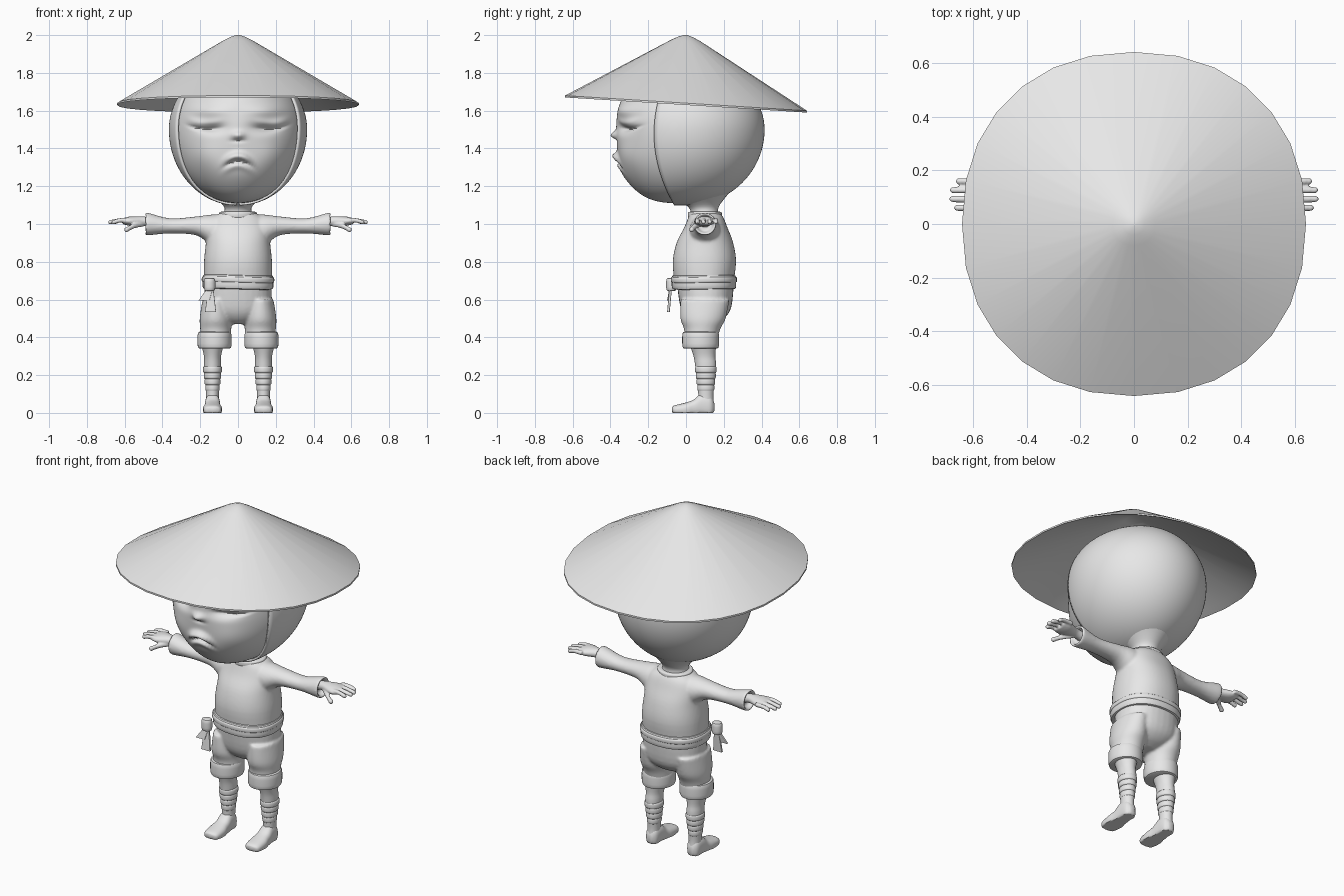
import bpy, bmesh, math
from math import exp, cos, sin, pi

if "Cube" in bpy.data.objects:
    bpy.data.objects.remove(bpy.data.objects["Cube"], do_unlink=True)

grey = (.8, .8, .8, 1)
clay = bpy.data.materials.new("clay_grey")
clay.use_nodes = True
clay.diffuse_color = grey
clay.node_tree.nodes["Principled BSDF"].inputs["Base Color"].default_value = grey


def spline(rings, steps):
    """Catmull-Rom interpolation of every ring column."""
    out = []
    last = len(rings) - 1
    for i in range(last):
        window = [rings[max(0, min(last, i + k))] for k in (-1, 0, 1, 2)]
        for s in range(steps):
            t = s / steps
            out.append([b + t * (c - a + t * (2 * a - 5 * b + 4 * c - d + t * (3 * (b - c) + d - a))) / 2
                        for a, b, c, d in zip(*window)])
    return out + [rings[-1]]


def loft(bm, axis, rings, centre=0, sides=32, steps=4, power=2, opening=None):
    """Skin rings of (position, half width, near, far); opening(ring) leaves a gap at the front."""
    rows = []
    for ring in spline(rings, steps):
        along, half, near, far = ring
        gap = opening(ring) if opening else 0
        row = []
        for k in range(sides + bool(opening)):
            angle = gap - pi / 2 + 2 * (pi - gap) * k / sides
            cu, cv = (math.copysign(abs(c) ** (2 / power), c) for c in (cos(angle), sin(angle)))
            u = centre + half * cu
            v = (near + far) / 2 + (far - near) / 2 * cv
            row.append(bm.verts.new({"x": (along, u, v), "y": (u, along, v), "z": (u, v, along)}[axis]))
        rows.append(row)
    for low, high in zip(rows, rows[1:]):
        for k in range(sides):
            j = (k + 1) % len(low)
            bm.faces.new((low[k], low[j], high[j], high[k]))
    if not opening:
        bm.faces.new(rows[0])
        bm.faces.new(rows[-1])


def band(bm, low, high, half, near, far, centre=0, power=2):
    """Rounded cloth band around the z axis."""
    rings = []
    for k in range(9):
        angle = pi * k / 8
        inset = .012 * (1 - sin(angle)) ** 2
        height = (low + high) / 2 - (high - low) / 2 * cos(angle)
        rings.append((height, half - inset, near + inset, far - inset))
    loft(bm, "z", rings, centre, 40, 1, power)


def finger(bm, base, middle, tip, radius):
    """Rounded finger through three (x, y, z) points."""
    path = spline((base, middle, tip), 4)
    for (x, y, z), (nx, ny, nz) in zip(path, path[1:]):
        ends = [(x, y, z), (nx, ny, nz)]
        rows = []
        for px, py, pz in ends:
            rows.append([bm.verts.new((px, py + radius * cos(a), pz + radius * sin(a)))
                         for a in (pi * k / 6 for k in range(12))])
        for k in range(12):
            j = (k + 1) % 12
            bm.faces.new((rows[0][k], rows[0][j], rows[1][j], rows[1][k]))
        for row in rows:
            bm.faces.new(row)
    ball = bmesh.ops.create_uvsphere(bm, u_segments=12, v_segments=8, radius=radius)
    bmesh.ops.translate(bm, verts=ball["verts"], vec=tip)


def finish(name, bm, mirror=False, voxel=0, crease=40):
    bmesh.ops.recalc_face_normals(bm, faces=bm.faces)
    mesh = bpy.data.meshes.new(name)
    bm.to_mesh(mesh)
    bm.free()
    ob = bpy.data.objects.new(name, mesh)
    bpy.context.collection.objects.link(ob)
    mesh.materials.append(clay)
    bpy.ops.object.select_all(action="DESELECT")
    ob.select_set(True)
    bpy.context.view_layer.objects.active = ob
    bpy.ops.object.shade_smooth_by_angle(angle=math.radians(crease))
    if mirror:
        ob.modifiers.new("mirror", "MIRROR").use_mirror_merge = False
    if voxel:
        fuse = ob.modifiers.new("fuse", "REMESH")
        fuse.mode, fuse.voxel_size, fuse.use_smooth_shade = "VOXEL", voxel, True
        soften = ob.modifiers.new("soften", "SMOOTH")
        soften.factor, soften.iterations = .5, 5
    return ob


# Straw hat: thin tilted cone with a slightly squared rim
bm = bmesh.new()
profile = ((2, .01), (1.99, .04), (1.97, .08), (1.64, .64), (1.63, .64), (1.65, .6), (1.94, .05))
loft(bm, "z", [(z, r, -r, r) for z, r in profile], sides=28, steps=1, power=2.2)
for v in bm.verts:
    v.co.z -= v.co.y / 16
finish("straw_hat", bm)


# Skull: ellipsoid with a fuller jaw, shared by the head and the hood
def skull(grow, count):
    rings = []
    for k in range(1, count):
        angle = pi * k / count
        reach = .39 if angle < pi / 2 else .33
        f = sin(angle)
        rings.append((1.5 - reach * cos(angle), .35 * f + grow, -.37 * f ** .6 - grow, .4 * f + grow))
    return rings


def bump(distance, width, power=2):
    return exp(-abs(distance / width) ** power)


def face_depth(x, z):
    """Forward relief of the closed eyes, frown, nose and pouting mouth."""
    side = abs(x)
    lip = z - 1.36 + 6 * x * x
    slit = z - 1.5 - 2 * (side - .16) ** 2
    mouth = bump(x, .07, 4) * (.03 * bump(lip, .02) - .02 * bump(lip + .03, .01) + .01 * bump(lip + .05, .02))
    eye = bump(side - .18, .08, 4) * (.014 * bump(slit - .03, .02) - .016 * bump(slit, .008))
    nose = bump(x, .03) * (.03 * bump(z - 1.47, .02) - .01 * bump(z - 1.44, .008))
    socket = bump(side - .14, .07) * bump(z - 1.51, .03)
    brow = bump(side - .15, .1) * bump(z - 1.6, .03)
    cheek = bump(side - .18, .09) * bump(z - 1.36, .08)
    jaw = bump(x, .2) * bump(z - 1.28, .08)
    return mouth + eye + nose - .03 * socket + .015 * (brow + cheek + jaw)


bm = bmesh.new()
loft(bm, "z", skull(0, 160), sides=128, steps=1)
for v in bm.verts:
    if v.co.y < -.1:
        v.co.y -= face_depth(v.co.x, v.co.z)
finish("head", bm, crease=60)

# Neck flaring into the skull
bm = bmesh.new()
loft(bm, "z", ((1.03, .09, .02, .18), (1.08, .07, .02, .17), (1.13, .11, -.05, .2), (1.2, .2, -.2, .26)))
finish("neck", bm)


# Hood: open shell around the skull, edged along the cheeks
def cheek_line(ring):
    height, half, near, far = ring
    edge = .75 * (height - 1.48) ** 2 - .165
    ratio = (near + far - 2 * edge) / (far - near)
    return math.acos(max(-1, min(1, ratio)))


bm = bmesh.new()
loft(bm, "z", skull(.004, 64), sides=64, steps=1, opening=cheek_line)
shell = finish("hood", bm).modifiers.new("thickness", "SOLIDIFY")
shell.thickness, shell.offset = .012, 1

# Shirt: torso fused with both sleeves, hollow at the cuffs
bm = bmesh.new()
loft(bm, "z", ((.68, .18, -.06, .25), (.8, .18, -.07, .265), (.9, .17, -.05, .25), (.98, .165, -.01, .22),
               (1.03, .14, .01, .2), (1.06, .09, .02, .18)), sides=48, power=2.2)
sleeve = ((.05, .08, .9, 1.05), (.14, .08, .89, 1.05), (.22, .06, .94, 1.04), (.36, .05, .95, 1.03),
          (.48, .06, .94, 1.06), (.49, .05, .95, 1.05), (.46, .04, .96, 1.04))
for side in (1, -1):
    loft(bm, "x", [(side * x, *size) for x, *size in sleeve], centre=.1)
finish("shirt", bm, voxel=.008)

# Collar band
bm = bmesh.new()
band(bm, 1.03, 1.065, .1, .01, .19)
finish("collar", bm)

# Hands with four fingers and a thumb
bm = bmesh.new()
loft(bm, "x", ((.45, .03, .98, 1.03), (.5, .03, .99, 1.04), (.57, .056, .99, 1.04), (.61, .05, 1, 1.03)), centre=.1)
for k in range(4):
    y = .06 + .033 * k
    reach = .69 - .01 * (k - 1.4) ** 2
    finger(bm, (.57, y, 1.02), (.62, y, 1.02), (reach - .012, y, 1.01), .012)
finger(bm, (.5, .09, 1), (.55, .05, .99), (.59, .03, .97), .014)
finish("hands", bm, mirror=True, voxel=.005)

# Trousers: hips fused with two short legs, then turned-up hems
bm = bmesh.new()
loft(bm, "z", ((.47, .05, .04, .14), (.5, .12, 0, .2), (.56, .175, -.03, .24), (.7, .175, -.05, .255)), power=2.2)
for side in (1, -1):
    loft(bm, "z", ((.36, .08, -.01, .16), (.44, .082, -.01, .18), (.5, .085, -.03, .21), (.6, .07, -.03, .23)),
         centre=.118 * side)
finish("trousers", bm, voxel=.008)
bm = bmesh.new()
band(bm, .34, .43, .09, -.02, .175, centre=.124)
finish("trouser_hems", bm, mirror=True)

# Sash with a raised overlapping fold
bm = bmesh.new()
band(bm, .655, .73, .188, -.076, .266, power=2.3)
band(bm, .69, .72, .192, -.08, .27, power=2.3)
for v in bm.verts:
    v.co.z -= .03 * v.co.x * bump(v.co.y + .08, .15)
finish("sash", bm)

# Sash knot and two hanging tails on the right hip
bm = bmesh.new()
band(bm, .645, .715, .03, -.105, -.05, centre=-.15)
finish("sash_knot", bm)
for name, length, drift in (("long_tail", .13, 0), ("short_tail", .07, .035)):
    bm = bmesh.new()
    loft(bm, "z", [(.665 - length * f, .014 + .015 * f, -.088 - .012 * f, -.074 - .012 * f)
                   for f in (0, .5, 1)], centre=-.145, power=6)
    for v in bm.verts:
        v.co.x -= drift * (.665 - v.co.z) / length
    finish(name, bm)

# Lower legs, stacked wrappings and feet
hip = .135
bm = bmesh.new()
loft(bm, "z", ((.04, .034, .06, .15), (.1, .034, .065, .145), (.24, .044, .05, .16), (.3, .045, .04, .155),
               (.36, .06, .02, .16)), centre=hip)
finish("lower_legs", bm, mirror=True)
bm = bmesh.new()
for k in range(4):
    low, swell = .115 + .032 * k, .004 * k
    band(bm, low, low + .036, .038 + swell, .06 - swell, .15 + swell, centre=hip)
finish("leg_wrappings", bm, mirror=True)
bm = bmesh.new()
loft(bm, "y", ((-.075, .02, .01, .03), (-.06, .044, -.01, .04), (0, .05, -.02, .055), (.04, .043, -.02, .07),
               (.08, .04, -.02, .1), (.13, .035, -.02, .09), (.15, .015, .01, .05)), centre=hip, power=2.4)
for v in bm.verts:
    v.co.z = max(v.co.z, 0)
finish("feet", bm, mirror=True, crease=50)
